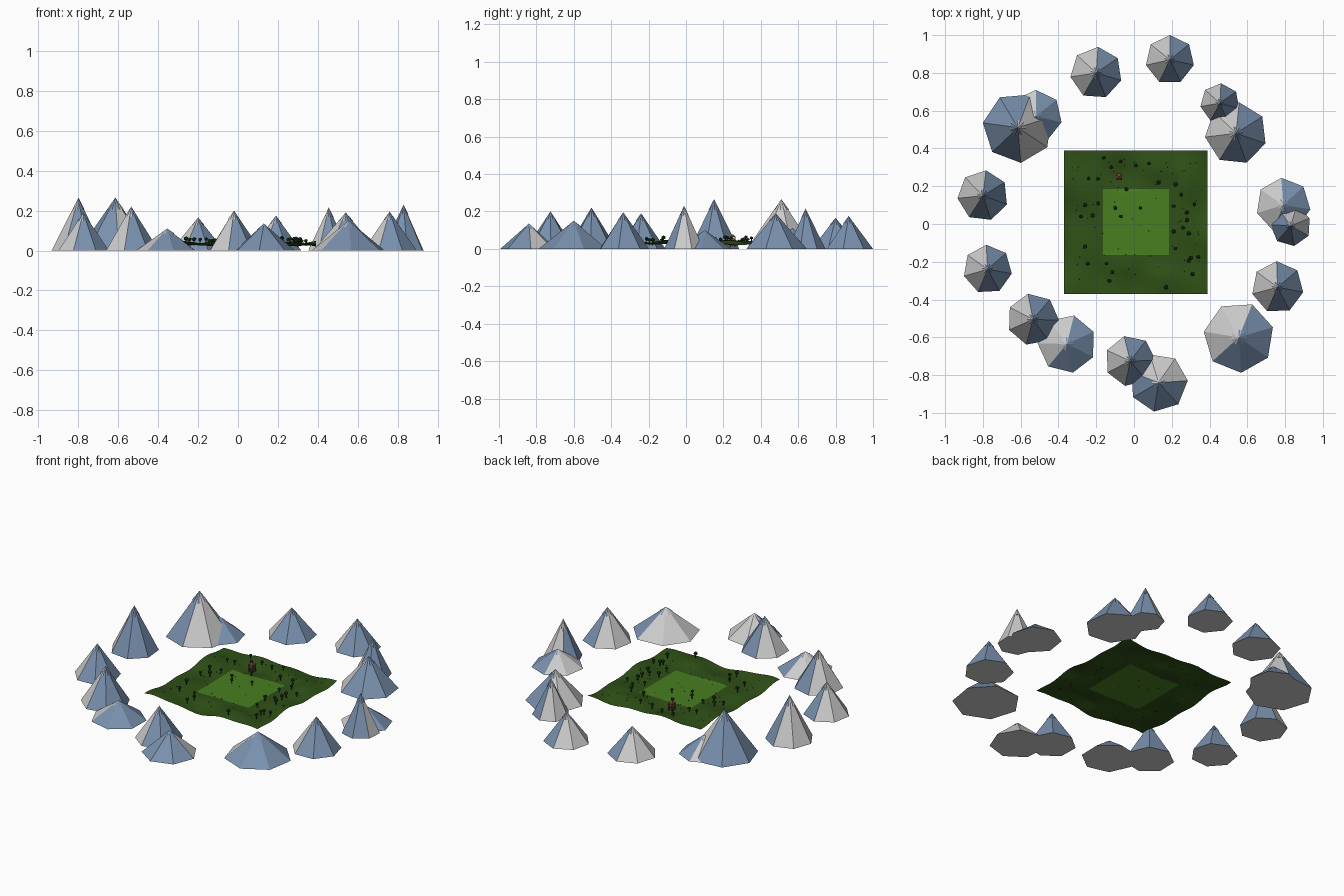
import bpy, bmesh, math, random
from mathutils import Matrix, Vector

if "Cube" in bpy.data.objects:
    bpy.data.objects.remove(bpy.data.objects["Cube"])

random.seed(4)


def mat(name, r, g, b):
    m = bpy.data.materials.new(name)
    m.diffuse_color = (r, g, b, 1)
    m.use_nodes = True
    m.node_tree.nodes["Principled BSDF"].inputs["Base Color"].default_value = m.diffuse_color
    return m


ROCK = mat("slate", 0.19, 0.28, 0.42)
SNOW = mat("snow", 0.85, 0.85, 0.85)
FOREST = mat("forest_floor", 0.028, 0.08, 0.008)
MEADOW = mat("meadow", 0.065, 0.21, 0.015)
LEAF = mat("leaf", 0.012, 0.05, 0.012)
BARK = mat("bark", 0.03, 0.02, 0.01)
WOOD = mat("red_wood", 0.16, 0.06, 0.04)


def finish(bm, name, mats, smooth=False):
    me = bpy.data.meshes.new(name)
    for f in bm.faces:
        f.smooth = smooth
    bm.to_mesh(me)
    bm.free()
    for m in mats:
        me.materials.append(m)
    ob = bpy.data.objects.new(name, me)
    bpy.context.collection.objects.link(ob)
    return ob


def cone(bm, base, r1, r2, h, sides, rot=0.0, idx=0, cap=True):
    # cone standing on base, with its first corner at angle rot
    m = Matrix.Translation(Vector(base) + Vector((0, 0, h / 2))) @ Matrix.Rotation(rot, 4, 'Z')
    n = len(bm.faces)
    bmesh.ops.create_cone(bm, cap_ends=cap, segments=sides, radius1=r1, radius2=r2, depth=h, matrix=m)
    bm.faces.ensure_lookup_table()
    for f in bm.faces[n:]:
        f.material_index = idx


def box(bm, centre, size, idx=0):
    n = len(bm.faces)
    bmesh.ops.create_cube(bm, size=1, matrix=Matrix.Translation(centre) @ Matrix.Diagonal((*size, 1)))
    bm.faces.ensure_lookup_table()
    for f in bm.faces[n:]:
        f.material_index = idx


# Ring of seven-sided mountains: x, y, radius, height, corner angle
MOUNTAINS = [
    (-.20, .80, .138, .165, 86), (.19, .87, .13, .175, 90), (.455, .64, .105, .215, 87),
    (.54, .48, .165, .19, 84), (.79, .10, .145, .10, 94), (.83, -.01, .108, .23, -29),
    (.76, -.335, .138, .195, 92), (.555, -.60, .188, .15, 68), (.13, -.84, .155, .135, 4),
    (-.02, -.725, .135, .20, 104), (-.355, -.635, .155, .11, 76), (-.535, -.505, .138, .22, 101),
    (-.775, -.24, .13, .19, 93), (-.80, .15, .135, .265, 83), (-.615, .51, .187, .265, -85),
    (-.52, .57, .14, .11, 90)]
for i, (x, y, r, h, a) in enumerate(MOUNTAINS):
    bm = bmesh.new()
    rot = math.radians(a - 90) + math.pi / 2
    # Blender starts the cone's first corner on +y, so turn it back
    rot -= math.pi / 2
    cone(bm, (x, y, 0), r, 0, h, 7, rot)
    # snow cap turned half a side so it breaks through as streaks
    cone(bm, (x, y, h * .78), r * .228, 0, h * .222, 7, rot + math.pi / 7, 1)
    finish(bm, f"mountain_{i + 1}", [ROCK, SNOW])


# Rolling ground sheet with a flat meadow in the middle
def ground(x, y):
    d = max(abs(x - .01), abs(y - .01))
    k = min(1, max(0, (d - .16) / .12))
    wave = (.011 * math.sin(13 * x + 2.2) * math.cos(11 * y + .6)
            + .006 * math.sin(23 * y + 9 * x) + .004 * math.cos(27 * x - 8 * y))
    return .030 + k * (wave + .003)


bm = bmesh.new()
bmesh.ops.create_grid(bm, x_segments=52, y_segments=52, size=.38,
                      matrix=Matrix.Translation((.01, .01, 0)))
for f in bm.faces:
    c = f.calc_center_median()
    f.material_index = int(max(abs(c.x - .012), abs(c.y - .008)) < .176)
for v in bm.verts:
    v.co.z = ground(v.co.x, v.co.y)
finish(bm, "ground", [FOREST, MEADOW], True)

# Trees: thin trunk and round crown
SPOTS = [(-.16, .35), (-.07, .33), (.01, .31), (.08, .32), (-.24, .24), (-.19, .24), (.22, .21),
         (.13, .22), (-.26, .10), (-.19, .11), (-.10, .085), (-.07, .04), (-.28, .04), (.035, .085),
         (.32, .105), (.28, .06), (.28, .02), (.21, -.04), (.29, -.05), (.21, .095), (.34, -.175),
         (.29, -.195), (.31, -.265), (.17, -.335), (-.26, -.12), (-.145, -.21), (-.115, -.255),
         (-.13, -.30), (-.245, -.21), (.22, -.13), (-.04, .185), (.25, .155), (-.22, .045),
         (.30, -.18), (.26, -.02), (-.12, .30)]
bm = bmesh.new()
for x, y in SPOTS:
    s = random.uniform(.8, 1.15)
    z = ground(x, y)
    cone(bm, (x, y, z - .004), .003 * s, .002 * s, .024 * s, 5, 0, 1)
    n = len(bm.faces)
    m = Matrix.Translation((x, y, z + .024 * s)) @ Matrix.Diagonal((s, s, s * .85, 1))
    bmesh.ops.create_icosphere(bm, subdivisions=1, radius=.0115, matrix=m)
finish(bm, "trees", [LEAF, BARK])

# Small grass tufts and bushes
bm = bmesh.new()
for i in range(60):
    x, y = random.uniform(-.33, .35), random.uniform(-.33, .35)
    cone(bm, (x, y, ground(x, y) - .001), .003, 0, random.uniform(.004, .008), 4)
finish(bm, "grass_tufts", [LEAF])

# Little wooden watchtower in the north wood
bm = bmesh.new()
tx, ty = -.08, .25
tz = ground(tx, ty)
for sx in (-1, 1):
    for sy in (-1, 1):
        box(bm, (tx + sx * .012, ty + sy * .012, tz + .018), (.005, .005, .056))
box(bm, (tx, ty, tz + .026), (.032, .032, .004))
cone(bm, (tx, ty, tz + .044), .023, 0, .014, 4, math.pi / 4)
finish(bm, "watchtower", [WOOD])
